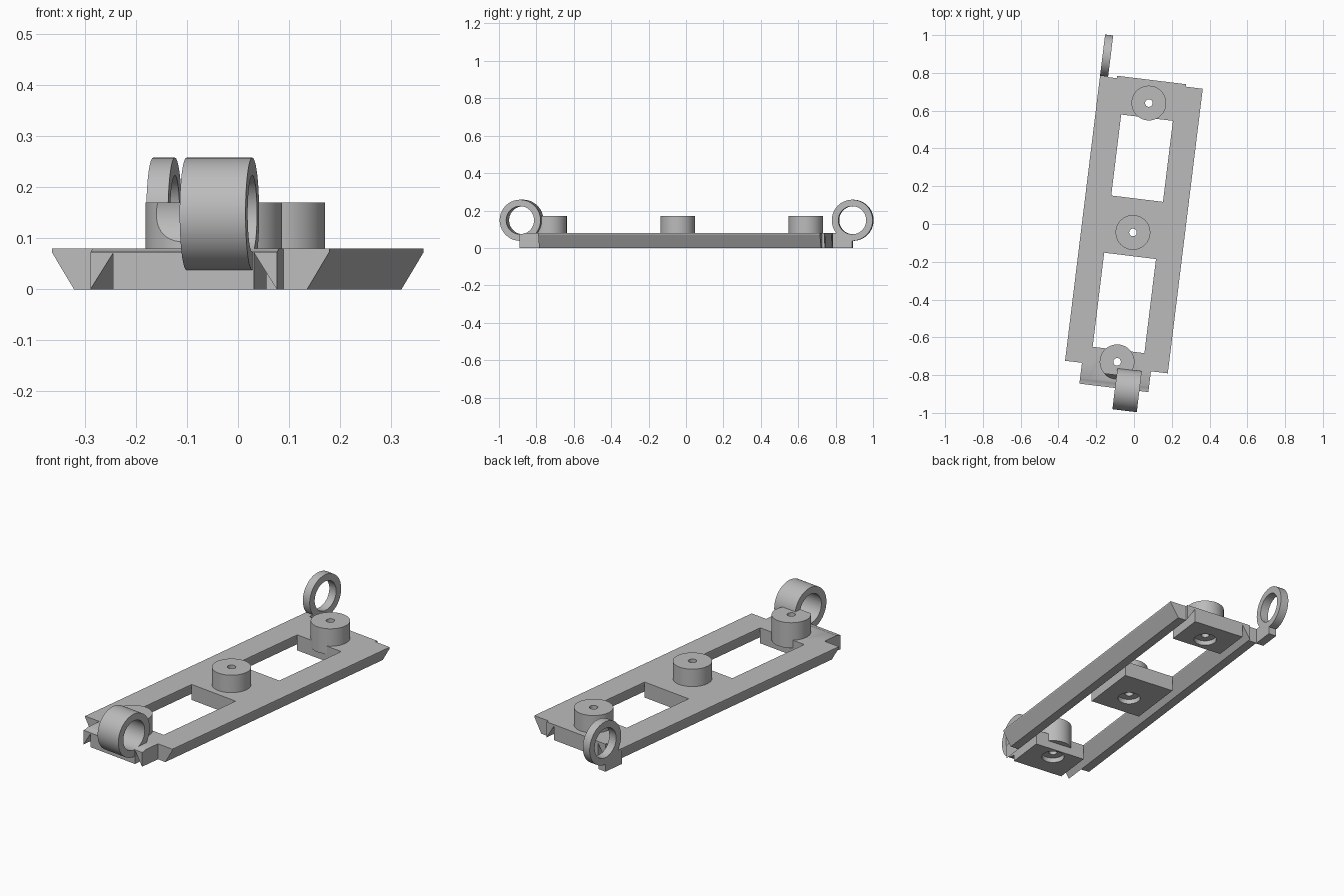
import bpy, bmesh, math
from mathutils import Matrix

if "Cube" in bpy.data.objects:
    bpy.data.objects.remove(bpy.data.objects["Cube"])

TILT = math.radians(-7)
grey = bpy.data.materials.new("grey_plastic")
grey.diffuse_color = (0.5, 0.5, 0.5, 1)
grey.use_nodes = True
grey.node_tree.nodes["Principled BSDF"].inputs["Base Color"].default_value = grey.diffuse_color


def finish(name, bm):
    bmesh.ops.recalc_face_normals(bm, faces=bm.faces[:])
    me = bpy.data.meshes.new(name)
    bm.to_mesh(me)
    bm.free()
    me.materials.append(grey)
    ob = bpy.data.objects.new(name, me)
    bpy.context.collection.objects.link(ob)
    return ob


def prism(name, profile, y0, y1):
    """Extrude an x-z profile along y."""
    bm = bmesh.new()
    f = bm.faces.new([bm.verts.new((x, y0, z)) for x, z in profile])
    ext = bmesh.ops.extrude_face_region(bm, geom=[f])["geom"]
    bmesh.ops.translate(bm, vec=(0, y1 - y0, 0),
                        verts=[v for v in ext if isinstance(v, bmesh.types.BMVert)])
    return finish(name, bm)


def cylinder(name, r, depth, centre, axis="Z", seg=64):
    bm = bmesh.new()
    m = Matrix.Translation(centre)
    if axis == "X":
        m = m @ Matrix.Rotation(math.pi / 2, 4, "Y")
    bmesh.ops.create_cone(bm, cap_ends=True, segments=seg, radius1=r, radius2=r,
                          depth=depth, matrix=m)
    return finish(name, bm)


def boolean(ob, other, op):
    mod = ob.modifiers.new("bool", "BOOLEAN")
    mod.operation, mod.object, mod.solver = op, other, "EXACT"
    bpy.context.view_layer.objects.active = ob
    bpy.ops.object.modifier_apply(modifier=mod.name)
    bpy.data.objects.remove(other, do_unlink=True)


def box_profile(x0, x1, z0, z1):
    return [(x0, z0), (x1, z0), (x1, z1), (x0, z1)]


# Ladder frame: cross pads joined to bevelled side rails
pads = [(-0.874, -0.672), (-0.17, 0.135), (0.567, 0.768)]
frame = prism("frame", box_profile(-0.139, 0.139, 0, 0.08), *pads[0])
for y0, y1 in pads[1:]:
    boolean(frame, prism("pad", box_profile(-0.139, 0.139, 0, 0.08), y0, y1), "UNION")
rail = [(0.138, 0.08), (0.274, 0.08), (0.274, 0.073), (0.23, 0), (0.184, 0), (0.138, 0.073)]
tab = [(0.138, 0.08), (0.184, 0.08), (0.184, 0), (0.138, 0.073)]
for s in (-1, 1):
    for prof, y0, y1 in ((rail, -0.763, 0.755), (tab, -0.874, -0.76), (tab, 0.75, 0.768)):
        boolean(frame, prism("rail", [(s * x, z) for x, z in prof], y0, y1), "UNION")

# Foot carrying the thin rear ring
boolean(frame, prism("foot", box_profile(-0.274, -0.231, 0, 0.08), 0.75, 0.867), "UNION")

# Bosses with screw holes and recesses underneath
for y in (-0.735, -0.045, 0.645):
    boolean(frame, cylinder("boss", 0.092, 0.13, (0, y, 0.105)), "UNION")
    boolean(frame, cylinder("hole", 0.02, 0.4, (0, y, 0.1), seg=32), "DIFFERENCE")
    boolean(frame, cylinder("recess", 0.055, 0.06, (0, y, -0.005), seg=48), "DIFFERENCE")

# Bores of both rings also clear the frame
BORE = 0.075
for y in (-0.877, 0.867):
    boolean(frame, cylinder("bore", BORE, 0.8, (0, y, 0.148), "X"), "DIFFERENCE")

# Rings
parts = [frame]
for name, x0, x1, y in (("front_ring", 0.006, 0.136, -0.877),
                        ("rear_ring", -0.274, -0.231, 0.867)):
    c = ((x0 + x1) / 2, y, 0.148)
    ring = cylinder(name, 0.11, x1 - x0, c, "X")
    boolean(ring, cylinder("bore", BORE, 0.3, c, "X"), "DIFFERENCE")
    parts.append(ring)

# Turn the whole assembly and smooth the round faces
for ob in parts:
    ob.data.transform(Matrix.Rotation(TILT, 4, "Z"))
    bpy.ops.object.select_all(action="DESELECT")
    ob.select_set(True)
    bpy.context.view_layer.objects.active = ob
    bpy.ops.object.shade_smooth_by_angle(angle=math.radians(30))
